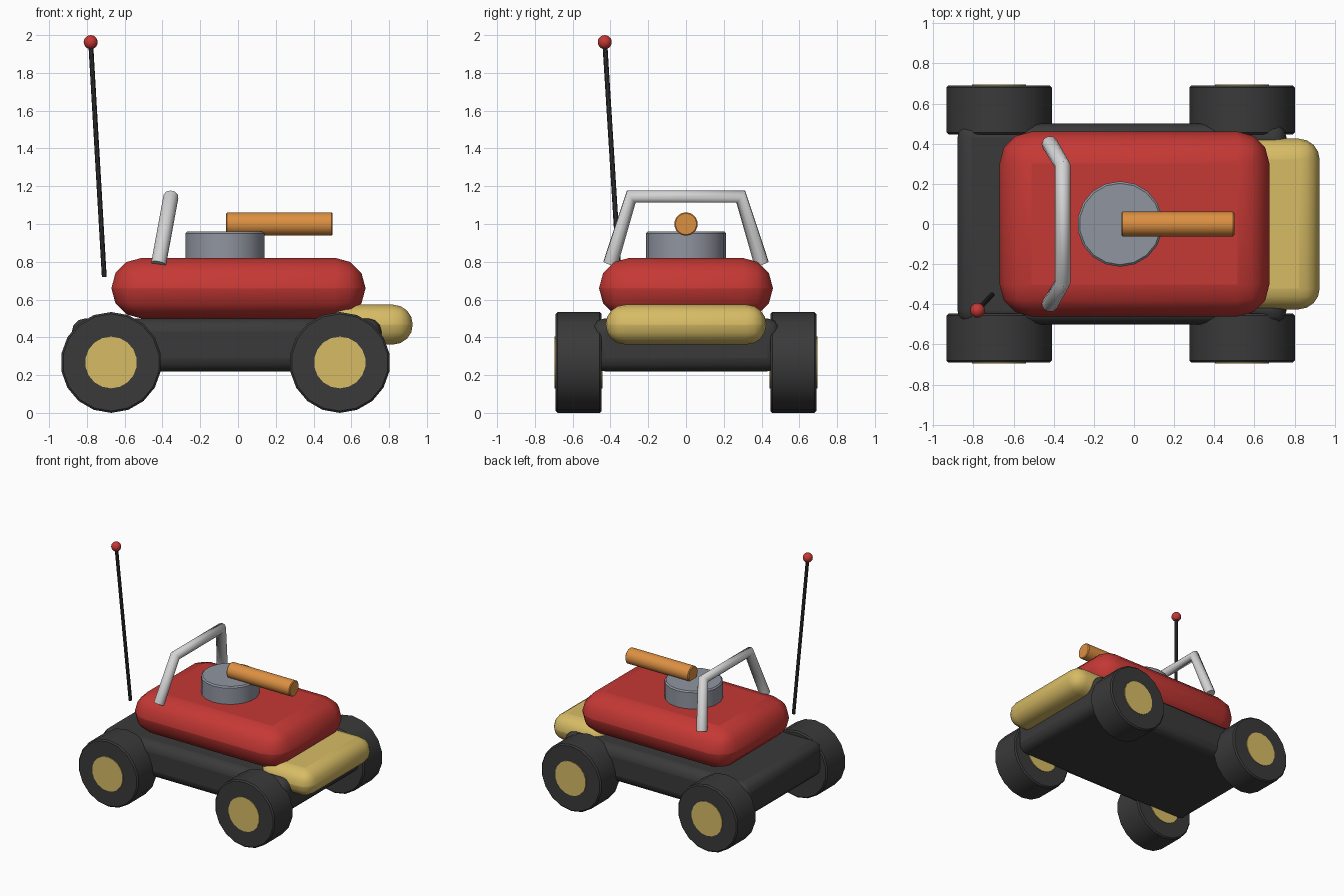
import bpy
import bmesh
from math import radians
from mathutils import Vector, Matrix

cube = bpy.data.objects.get("Cube")
if cube:
    bpy.data.objects.remove(cube, do_unlink=True)


def material(name, r, g, b):
    mat = bpy.data.materials.new(name)
    mat.use_nodes = True
    mat.diffuse_color = (r, g, b, 1)
    mat.node_tree.nodes["Principled BSDF"].inputs["Base Color"].default_value = (r, g, b, 1)
    return mat


RED = material("red paint", 0.56, 0.04, 0.035)
YELLOW = material("yellow plastic", 0.68, 0.5, 0.13)
BLACK = material("black rubber", 0.042, 0.042, 0.043)
GREY = material("grey metal", 0.28, 0.3, 0.35)
SILVER = material("silver tube", 0.65, 0.65, 0.65)
ORANGE = material("orange plastic", 0.72, 0.28, 0.055)


def finish(bm, name, mat, bevel=0, segments=1, angle=35):
    """Turn a bmesh into a shaded object with an optional bevel modifier."""
    mesh = bpy.data.meshes.new(name)
    bm.to_mesh(mesh)
    bm.free()
    obj = bpy.data.objects.new(name, mesh)
    bpy.context.collection.objects.link(obj)
    mesh.materials.append(mat)
    if bevel:
        mod = obj.modifiers.new("rounded edges", "BEVEL")
        mod.width = bevel
        mod.segments = segments
        mod.limit_method = "ANGLE"
        mod.angle_limit = radians(40)
    bpy.ops.object.select_all(action="DESELECT")
    bpy.context.view_layer.objects.active = obj
    obj.select_set(True)
    bpy.ops.object.shade_smooth_by_angle(angle=radians(angle))
    return obj


def box(name, mat, low, high, bevel, segments):
    low, high = Vector(low), Vector(high)
    bm = bmesh.new()
    bmesh.ops.create_cube(bm, size=1)
    bmesh.ops.scale(bm, vec=high - low, verts=bm.verts)
    bmesh.ops.translate(bm, vec=(low + high) / 2, verts=bm.verts)
    return finish(bm, name, mat, bevel, segments)


def cylinder(name, mat, start, end, radius, sides=18, bevel=0, spin=None):
    """Cylinder between two points; spin overrides the default rotation."""
    start, end = Vector(start), Vector(end)
    axis = end - start
    turn = spin or axis.to_track_quat("Z", "Y").to_matrix().to_4x4()
    bm = bmesh.new()
    bmesh.ops.create_cone(bm, cap_ends=True, segments=sides, radius1=radius,
                          radius2=radius, depth=axis.length,
                          matrix=Matrix.Translation((start + end) / 2) @ turn)
    return finish(bm, name, mat, bevel)


# Body shells
box("chassis", BLACK, (-0.88, -0.5, 0.22), (0.76, 0.5, 0.5), 0.07, 3)
box("body", RED, (-0.67, -0.46, 0.5), (0.675, 0.46, 0.82), 0.159, 3)
box("bumper", YELLOW, (0.46, -0.425, 0.362), (0.925, 0.425, 0.573), 0.104, 4)

# Wheels, with hubs running right through them
upright = Matrix.Rotation(radians(90), 4, "X")
for side, x in (("right", -0.672), ("left", 0.539)):
    for end, y in (("front", -1), ("back", 1)):
        z = 0.267
        cylinder(f"wheel_{end}_{side}", BLACK, (x, y * 0.447, z), (x, y * 0.69, z),
                 z, bevel=0.01, spin=upright)
        cylinder(f"hub_{end}_{side}", YELLOW, (x, y * 0.442, z), (x, y * 0.695, z),
                 0.137, spin=upright)

# Turret and barrel
cylinder("turret", GREY, (-0.069, 0, 0.8), (-0.069, 0, 0.96), 0.213, bevel=0.01)
cylinder("barrel", ORANGE, (-0.063, 0, 1.0), (0.5, 0, 1.0), 0.062, bevel=0.006)

# Roll bar
curve = bpy.data.curves.new("roll_bar", "CURVE")
curve.dimensions = "3D"
curve.bevel_depth = 0.04
curve.bevel_resolution = 3
curve.use_fill_caps = True
spline = curve.splines.new("POLY")
path = [(-0.42, -0.4, 0.79), (-0.355, -0.29, 1.145),
        (-0.355, 0.29, 1.145), (-0.42, 0.4, 0.79)]
spline.points.add(len(path) - 1)
for point, co in zip(spline.points, path):
    point.co = (*co, 1)
curve.materials.append(SILVER)
bpy.context.collection.objects.link(bpy.data.objects.new("roll_bar", curve))

# Antenna and tip
tip = Vector((-0.78, -0.43, 1.963))
cylinder("antenna", BLACK, (-0.708, -0.353, 0.72), tip, 0.013, sides=10)
bm = bmesh.new()
bmesh.ops.create_uvsphere(bm, u_segments=16, v_segments=10, radius=0.037,
                          matrix=Matrix.Translation(tip))
finish(bm, "antenna_tip", RED, angle=60)
